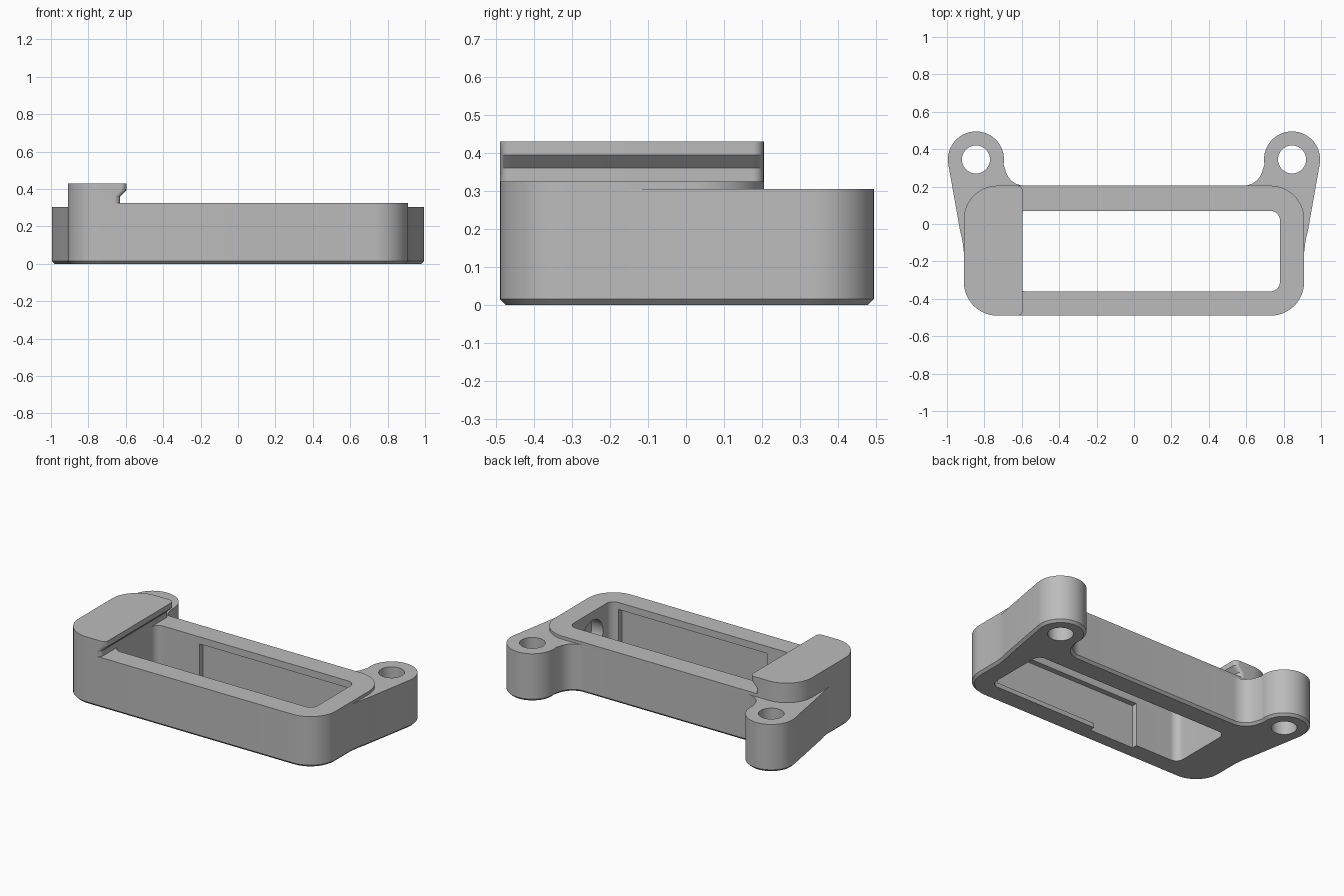
import bpy, bmesh, math
from mathutils import Vector

cube = bpy.data.objects.get("Cube")
if cube:
    bpy.data.objects.remove(cube, do_unlink=True)

grey = bpy.data.materials.new("plain grey")
grey.use_nodes = True
colour = (0.5, 0.5, 0.5, 1)
grey.diffuse_color = colour
grey.node_tree.nodes["Principled BSDF"].inputs["Base Color"].default_value = colour

TOP, SHOULDER, CHAMFER = 0.325, 0.305, 0.015
BACK, FRONT, SIDE = 0.205, -0.49, 0.91


def arc(cx, cy, r, start, end, n=12):
    """Points on an arc, angles in degrees."""
    angles = [math.radians(start + (end - start) * i / n) for i in range(n + 1)]
    return [(cx + r * math.cos(a), cy + r * math.sin(a)) for a in angles]


def rounded(x0, x1, y0, y1, r_left, r_right):
    """Counter-clockwise rectangle with rounded corners."""
    a, b = r_left, r_right
    return (arc(x1 - b, y0 + b, b, -90, 0) + arc(x1 - b, y1 - b, b, 0, 90)
            + arc(x0 + a, y1 - a, a, 90, 180) + arc(x0 + a, y0 + a, a, 180, 270))


def inset(points, d):
    """Move a counter-clockwise outline inward."""
    result = []
    for i, p in enumerate(points):
        p = Vector(p)
        u = (p - Vector(points[i - 1])).normalized()
        v = (Vector(points[(i + 1) % len(points)]) - p).normalized()
        normal = Vector((-u.y - v.y, u.x + v.x)).normalized()
        result.append(tuple(p + normal * d))
    return result


def loft(name, rings):
    """Solid through outlines of equal length, each given with its height."""
    bm = bmesh.new()
    loops = [[bm.verts.new((x, y, z)) for x, y in pts] for pts, z in rings]
    bm.faces.new(loops[0][::-1])
    bm.faces.new(loops[-1])
    for low, high in zip(loops, loops[1:]):
        for i in range(len(low)):
            j = (i + 1) % len(low)
            bm.faces.new((low[i], low[j], high[j], high[i]))
    bmesh.ops.recalc_face_normals(bm, faces=bm.faces)
    mesh = bpy.data.meshes.new(name)
    bm.to_mesh(mesh)
    bm.free()
    mesh.materials.append(grey)
    obj = bpy.data.objects.new(name, mesh)
    bpy.context.collection.objects.link(obj)
    return obj


def prism(name, points, z0, z1):
    return loft(name, [(points, z0), (points, z1)])


def box(name, x0, x1, y0, y1, z0, z1):
    return prism(name, [(x0, y0), (x1, y0), (x1, y1), (x0, y1)], z0, z1)


def activate(obj):
    bpy.ops.object.select_all(action='DESELECT')
    obj.select_set(True)
    bpy.context.view_layer.objects.active = obj


def cut(obj, cutters):
    """Subtract the cutters from a part."""
    activate(obj)
    for cutter in cutters:
        cutter.hide_render = True
        mod = obj.modifiers.new("cut", 'BOOLEAN')
        mod.operation, mod.solver, mod.object = 'DIFFERENCE', 'EXACT', cutter
        bpy.ops.object.modifier_apply(modifier=mod.name)


# Base outline: body with two mounting lugs, mirrored across x
half = (arc(0.73, -0.31, 0.18, -90, 0) + [(SIDE, -0.15), (0.917, -0.09), (0.931, -0.03)]
        + arc(0.845, 0.345, 0.15, -10, 190, 28) + arc(0.585, 0.31, 0.105, -10, -90))
outline = half + [(-x, y) for x, y in reversed(half)]
base = loft("base_with_lugs", [(inset(outline, CHAMFER), 0), (outline, CHAMFER),
                               (outline, SHOULDER)])

# Raised rim
rim = prism("raised_rim", rounded(-SIDE, SIDE, FRONT, BACK, 0.18, 0.18), SHOULDER, TOP)

# End block with an overhanging lip
neck = rounded(-SIDE, -0.63, FRONT, BACK, 0.18, 0.03)
lip = rounded(-SIDE, -0.595, FRONT, BACK, 0.18, 0.03)
block = loft("end_block", [(neck, TOP), (neck, 0.36), (lip, 0.395), (lip, 0.43)])

# Cutters: opening, lug holes, wall pockets, round end recess
opening = prism("opening_cutter", rounded(-0.63, 0.78, -0.36, 0.07, 0.05, 0.05), -0.1, 0.5)
holes = [prism("lug_hole_cutter", arc(s * 0.845, 0.345, 0.075, 0, 348.75, 31), -0.1, 0.5)
         for s in (-1, 1)]
pockets = [box("front_pocket_cutter", -0.32, 0.73, -0.395, -0.3, 0.03, 0.28),
           box("back_pocket_cutter", -0.32, 0.73, 0.0, 0.105, 0.03, 0.28),
           box("pocket_notch_cutter", -0.32, 0.0, -0.395, -0.3, -0.05, 0.1)]
recess = prism("round_recess_cutter", arc(0, 0, 0.105, 0, 348.75, 31), -0.1, 0.08)
recess.rotation_euler = (0, math.pi / 2, 0)
recess.location = (0.78, -0.17, 0.165)
bpy.context.view_layer.update()

cut(base, [opening, recess] + holes + pockets)
cut(rim, [opening])
for cutter in [opening, recess] + holes + pockets:
    bpy.data.objects.remove(cutter, do_unlink=True)

for part in (base, rim, block):
    activate(part)
    bpy.ops.object.shade_smooth_by_angle(angle=math.radians(30))
